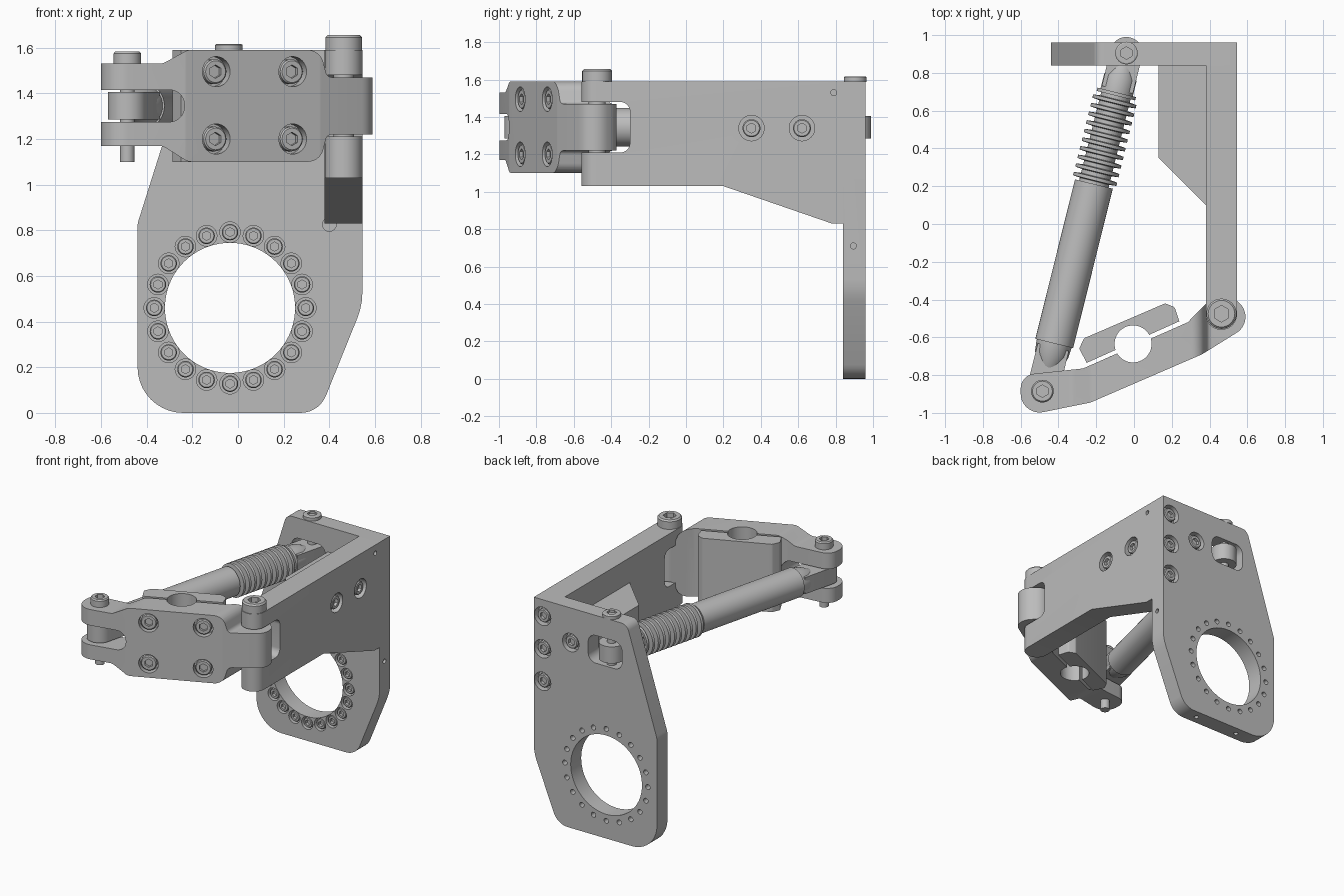
import bpy, bmesh, math
from mathutils import Vector, Matrix

cube = bpy.data.objects.get("Cube")
if cube:
    bpy.data.objects.remove(cube)

metal = bpy.data.materials.new("plain_grey_metal")
metal.use_nodes = True
grey = (0.5, 0.5, 0.5, 1)
metal.diffuse_color = grey
metal.node_tree.nodes["Principled BSDF"].inputs["Base Color"].default_value = grey


def add(name, bm):
    bmesh.ops.recalc_face_normals(bm, faces=bm.faces)
    me = bpy.data.meshes.new(name)
    bm.to_mesh(me)
    bm.free()
    me.materials.append(metal)
    ob = bpy.data.objects.new(name, me)
    bpy.context.collection.objects.link(ob)
    return ob


def fillet(pts):
    """Outline of (u, v) or (u, v, radius) corners, with rounded corners as arcs."""
    out = []
    for i, p in enumerate(pts):
        c = Vector(p[:2])
        if len(p) < 3:
            out.append(c)
            continue
        a = (Vector(pts[i - 1][:2]) - c).normalized()
        b = (Vector(pts[(i + 1) % len(pts)][:2]) - c).normalized()
        half = a.angle(b) / 2
        centre = c + (a + b).normalized() * p[2] / math.sin(half)
        start = c + a * p[2] / math.tan(half) - centre
        end = c + b * p[2] / math.tan(half) - centre
        sweep = start.angle_signed(end)
        n = max(3, round(abs(sweep) / 0.16))
        for k in range(n + 1):
            out.append(centre + Matrix.Rotation(-sweep * k / n, 2) @ start)
    return [p for i, p in enumerate(out) if (p - out[i - 1]).length > 1e-4]


def prism(name, pts, axis, lo, hi):
    place = {"X": lambda u, v, w: (w, u, v), "Y": lambda u, v, w: (u, w, v),
             "Z": lambda u, v, w: (u, v, w)}[axis]
    bm = bmesh.new()
    face = bm.faces.new([bm.verts.new(place(p.x, p.y, lo)) for p in fillet(pts)])
    ext = bmesh.ops.extrude_face_region(bm, geom=[face])["geom"]
    bmesh.ops.translate(bm, verts=[g for g in ext if isinstance(g, bmesh.types.BMVert)],
                        vec=place(0, 0, hi - lo))
    return add(name, bm)


def aim(pos, direction):
    return Matrix.Translation(pos) @ Vector(direction).to_track_quat("Z", "Y").to_matrix().to_4x4()


def cyl(name, pos, direction, r, lo, hi, sides=48):
    bm = bmesh.new()
    bmesh.ops.create_cone(bm, cap_ends=True, segments=sides, radius1=r, radius2=r, depth=hi - lo,
                          matrix=aim(pos, direction) @ Matrix.Translation((0, 0, (lo + hi) / 2)))
    return add(name, bm)


def lathe(name, profile, matrix, sides=40):
    bm = bmesh.new()
    rings = [[bm.verts.new(matrix @ Vector((r * math.cos(math.tau * k / sides),
                                            r * math.sin(math.tau * k / sides), t)))
              for k in range(sides)] for r, t in profile]
    for a, b in zip(rings, rings[1:]):
        for k in range(sides):
            bm.faces.new((a[k], a[k - 1], b[k - 1], b[k]))
    bm.faces.new(rings[0])
    bm.faces.new(rings[-1])
    return add(name, bm)


def combine(ob, other, operation="DIFFERENCE"):
    mod = ob.modifiers.new("cut", "BOOLEAN")
    mod.operation, mod.solver, mod.object = operation, "EXACT", other
    bpy.context.view_layer.objects.active = ob
    bpy.ops.object.modifier_apply(modifier=mod.name)
    bpy.data.objects.remove(other)


# One socket head, reused for every bolt
head = lathe("socket_head", [(1, -1), (1, -0.15), (0.88, 0)], Matrix(), 32)
combine(head, cyl("cutter", (0, 0, 0), (0, 0, 1), 0.55, -0.5, 0.5, 6))
head_mesh = head.data
bpy.data.objects.remove(head)


def bolt(name, pos, direction, r, h):
    ob = bpy.data.objects.new(name, head_mesh)
    bpy.context.collection.objects.link(ob)
    ob.matrix_world = aim(pos, direction) @ Matrix.Diagonal((r, r, h, 1))


def sunk_bolt(name, ob, pos, direction, r, ring):
    """Counterbore in a part with a socket head sitting in it."""
    combine(ob, cyl("cutter", pos, direction, ring, -0.05, 0.05, 32))
    bolt(name, Vector(pos) - Vector(direction).normalized() * 0.008, direction, r, 0.042)


UP, BACK, FRONT, LEFT = (0, 0, 1), (0, 1, 0), (0, -1, 0), (1, 0, 0)
MID = 1.345

# Back plate with large bore
plate = prism("back_plate", [(-0.44, 0, 0.2), (0.355, 0, 0.12), (0.545, 0.47, 0.3), (0.545, 1.59),
                             (-0.2, 1.59, 0.06), (-0.44, 0.83, 0.1)], "Y", 0.84, 0.96)
bore = Vector((-0.035, 0.9, 0.46))
combine(plate, cyl("cutter", bore, BACK, 0.285, -0.2, 0.2, 72))
combine(plate, prism("cutter", [(-0.16, 1.245, 0.06), (0.11, 1.245, 0.06),
                                (0.11, 1.445, 0.06), (-0.16, 1.445, 0.06)], "Y", 0.8, 1))
combine(plate, cyl("cutter", (0.4, 0.84, 0.825), BACK, 0.03, -0.04, 0.04, 24))
combine(plate, cyl("cutter", (0.545, 0.895, 0.71), LEFT, 0.016, -0.05, 0.05, 16))
for x in (-0.15, 0.2):
    combine(plate, cyl("cutter", (x, 0.9, 0), UP, 0.016, -0.05, 0.05, 16))

# Ring of bolts round the bore
for k in range(20):
    a = math.tau * k / 20
    p = bore + Vector((math.cos(a), 0, math.sin(a))) * 0.332
    combine(plate, cyl("cutter", p, BACK, 0.018, -0.2, 0.2, 16))
    sunk_bolt("ring_bolt", plate, (p.x, 0.84, p.z), FRONT, 0.036, 0.045)

# Bolts through the back of the plate
for x, z in ((0.475, 1.47), (0.475, 1.235), (0.475, 1.0), (0.25, 1.34)):
    sunk_bolt("plate_bolt", plate, (x, 0.96, z), BACK, 0.048, 0.066)

# Side arm with rounded hinge end
arm = prism("side_arm", [(0.38, -0.56, 0.08), (0.545, -0.56, 0.08), (0.545, 0.845), (0.38, 0.845)],
            "Z", 0.7, 1.59)
combine(arm, prism("cutter", [(-0.7, 1.03), (0.2, 1.03), (0.78, 0.83), (0.9, 0.83), (0.9, 1.7), (-0.7, 1.7)],
                   "X", 0.2, 0.7), "INTERSECT")
combine(arm, prism("cutter", [(-0.7, 1.21), (-0.3, 1.21, 0.05), (-0.3, 1.48, 0.05), (-0.7, 1.48)],
                   "X", 0.2, 0.7))
combine(arm, cyl("cutter", (0.545, 0.79, 1.53), LEFT, 0.016, -0.05, 0.05, 16))
for y in (0.35, 0.62):
    sunk_bolt("arm_bolt", arm, (0.545, y, 1.34), LEFT, 0.048, 0.068)

# Corner gusset
prism("gusset", [(0.13, 0.84), (0.13, 0.35), (0.38, 0.1), (0.38, 0.84)], "Z", 1.27, 1.41)

# Front link: plan outline trimmed by its front outline
link = prism("front_link", [(-0.6, -1.02, 0.1), (-0.23, -0.945, 0.05), (0.36, -0.69, 0.05), (0.65, -0.51, 0.1),
                            (0.47, -0.33, 0.1), (0.285, -0.52), (-0.27, -0.765, 0.05), (-0.6, -0.8, 0.08)],
             "Z", 1.1, 1.59)
combine(link, prism("cutter", [(-0.7, 1.17), (-0.33, 1.17, 0.06), (-0.22, 1.1, 0.06), (0.36, 1.1, 0.07),
                               (0.39, 1.22, 0.03), (0.7, 1.22), (0.7, 1.47), (0.39, 1.47, 0.03),
                               (0.36, 1.59, 0.07), (-0.22, 1.59, 0.06), (-0.33, 1.53, 0.06), (-0.7, 1.53)],
                    "Y", -1.2, 0), "INTERSECT")
combine(link, prism("cutter", [(-0.7, 1.275), (-0.235, 1.275, 0.065), (-0.235, 1.415, 0.065), (-0.7, 1.415)],
                    "Y", -1.2, 0))

# Clamp cap and the bore shared with the link
cap = prism("clamp_cap", [(-0.25, -0.735), (0.24, -0.515), (0.215, -0.44, 0.02), (0.165, -0.42, 0.02),
                          (-0.265, -0.605, 0.02), (-0.29, -0.66, 0.02)], "Z", 1.1, 1.59)
for part in (link, cap):
    combine(part, cyl("cutter", (-0.005, -0.635, MID), UP, 0.098, -0.5, 0.5))
for x in (-0.095, 0.24):
    for z in (1.2, 1.495):
        sunk_bolt("clamp_bolt", link, (x, -0.846 + 0.432 * x, z), (0.397, -0.918, 0), 0.054, 0.066)

# Hinge pins and their heads
front_pin, rear_pin, hinge = Vector((-0.485, -0.885, 0)), Vector((-0.04, 0.905, 0)), Vector((0.463, -0.475, 0))
bolt("hinge_bolt", hinge + Vector((0, 0, 1.655)), UP, 0.08, 0.068)
bolt("front_pivot_bolt", front_pin + Vector((0, 0, 1.583)), UP, 0.06, 0.056)
bolt("rear_pivot_bolt", rear_pin + Vector((0, 0, 1.617)), UP, 0.06, 0.03)
cyl("front_pivot_pin", front_pin, UP, 0.032, 1.1, 1.53, 24)
cyl("rear_pivot_pin", rear_pin, UP, 0.032, 1.2, 1.5, 24)
cyl("hinge_pin", hinge, UP, 0.045, 1.1, 1.59, 24)

# Damper: sleeve, bellows rings and tapered rod ends on one turned profile
run = rear_pin - front_pin
d = run.normalized()
side = Vector((-d.y, d.x, 0))
profile = [(0.06, 0.13), (0.09, 0.2), (0.095, 0.26), (0.103, 0.26), (0.103, 1.13), (0.08, 1.13)]
for k in range(10):
    t = 1.145 + 0.047 * k
    profile += [(0.08, t), (0.118, t + 0.004), (0.118, t + 0.022), (0.08, t + 0.026)]
profile += [(0.08, 1.612), (0.105, 1.612), (0.105, 1.63), (0.088, 1.63), (0.088, 1.71), (0.06, 1.78)]
lathe("damper", profile, aim(front_pin + Vector((0, 0, MID)), d))


def rod_end(name, pin, way, reach, r):
    corners = [(pin - way * r + side * r, r * 0.99), (pin - way * r - side * r, r * 0.99),
               (pin + way * reach - side * r, 0), (pin + way * reach + side * r, 0)]
    prism(name, [(c.x, c.y, f) if f else (c.x, c.y) for c, f in corners], "Z", MID - 0.06, MID + 0.06)


rod_end("front_rod_end", front_pin, d, 0.24, 0.085)
rod_end("rear_rod_end", rear_pin, -d, 0.2, 0.085)

# Smooth round surfaces, keep edges crisp
bpy.context.view_layer.update()
bpy.ops.object.select_all(action="DESELECT")
for ob in bpy.context.scene.objects:
    if ob.type == "MESH":
        ob.select_set(True)
        bpy.context.view_layer.objects.active = ob
bpy.ops.object.shade_smooth_by_angle(angle=math.radians(30))
